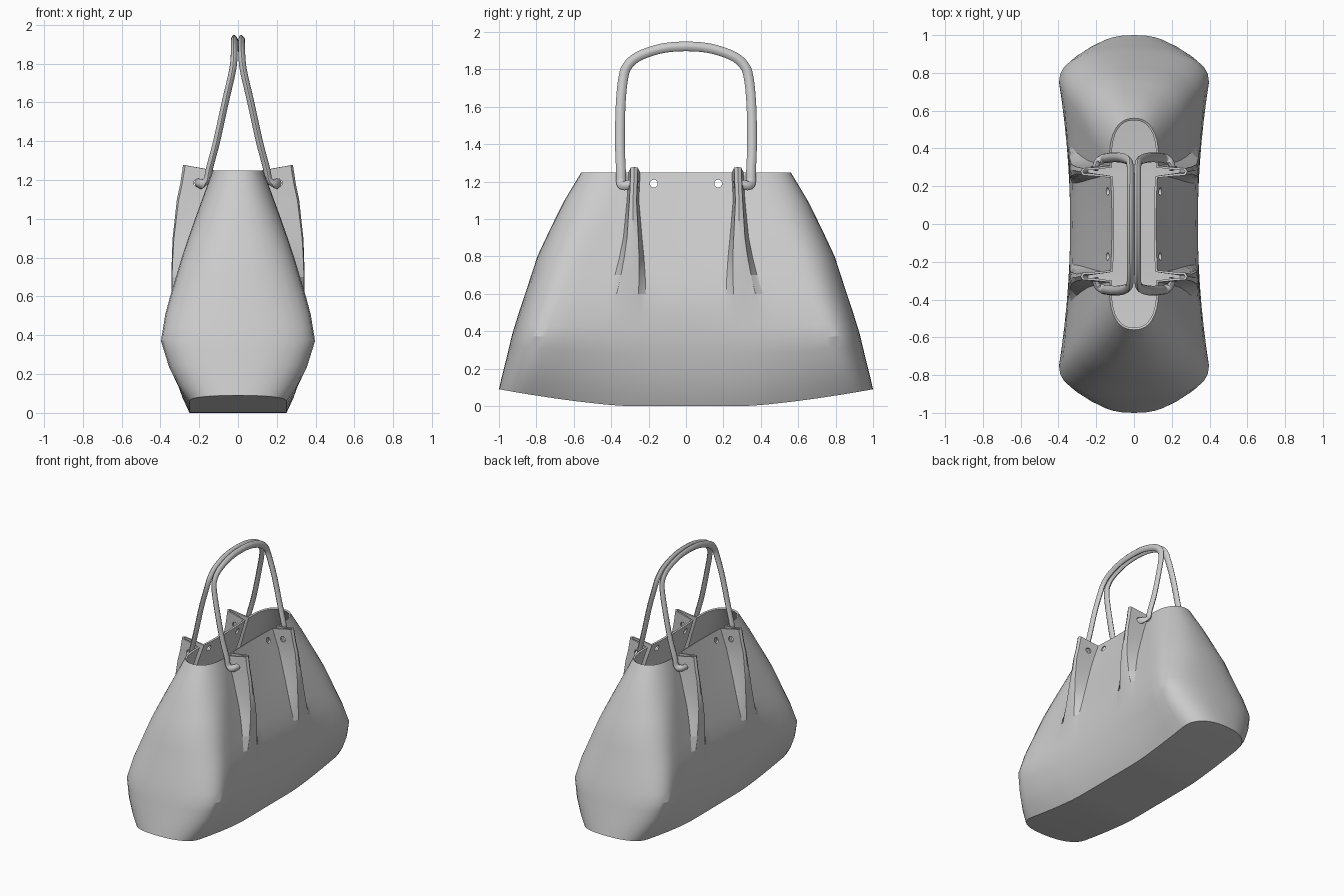
import bpy, bmesh, math
from mathutils import Vector

if "Cube" in bpy.data.objects:
    bpy.data.objects.remove(bpy.data.objects["Cube"])

# Body levels: z, half length, start of end curve, half width there, half width at middle
LEVELS = [(0, 1.0, .83, .25, .25), (.08, .985, .81, .30, .285), (.2, .96, .78, .355, .315),
          (.35, .93, .75, .397, .338), (.5, .89, .70, .375, .338), (.6, .86, .66, .35, .325),
          (.8, .795, .58, .29, .265), (.95, .725, .50, .24, .215), (1.1, .65, .42, .185, .165),
          (1.25, .56, .35, .13, .117)]
# Pleats: z, outer x, inner y, outer y
PLEATS = [(0, 0, .21, .44), (.5, .33, .21, .44), (.6, .343, .215, .41), (.75, .343, .22, .365),
          (.9, .337, .235, .335), (1.1, .315, .252, .315), (1.25, .283, .245, .308)]
FOLD = [(0, 0), (.5, .12), (.93, .2), (1, .5), (.93, .8), (.5, .88), (0, 1)]


def sample(table, z):
    for a, b in zip(table, table[1:]):
        if z <= b[0] + 1e-6:
            t = (z - a[0]) / (b[0] - a[0])
            return [p + (q - p) * t for p, q in zip(a[1:], b[1:])]
    return table[-1][1:]


def quarter(z):
    """Outline from the middle of the side to the tip of the end."""
    L, yc, we, w0 = sample(LEVELS, z)
    xo, yin, yout = sample(PLEATS, z)
    side = lambda y: w0 + (we - w0) * min(1, y / yc) ** 2
    pts = [(side(yin * t), yin * t, 0) for t in (0, .33, .67)]
    for f, t in FOLD:                                  # pinched pleat
        y = yin + (yout - yin) * t
        pts.append((side(y) + f * max(0, xo - side(y)), y, f))
    yb = max(yc, yout + .02)
    for t in (.33, .67):
        y = yout + (yb - yout) * t
        pts.append((side(y), y, 0))
    for k in range(9):                                 # rounded end
        a = math.pi / 2 * k / 8
        pts.append((we * math.cos(a) ** .85, yb + (L - yb) * math.sin(a) ** .85, 0))
    pts[-1] = (0, L, 0)
    out = []
    for x, y, f in pts:
        lift = .09 * max(0, (y - .3) / .7) ** 1.4 * max(0, 1 - z / .6)
        out.append((x, y, z + lift + (.028 * f if z > 1.2 else 0)))
    return out


def make_object(name, bm):
    bmesh.ops.recalc_face_normals(bm, faces=bm.faces)
    me = bpy.data.meshes.new(name)
    bm.to_mesh(me)
    bm.free()
    ob = bpy.data.objects.new(name, me)
    bpy.context.collection.objects.link(ob)
    return ob


def activate(ob):
    bpy.ops.object.select_all(action='DESELECT')
    ob.select_set(True)
    bpy.context.view_layer.objects.active = ob


# Bag body, open at the top
bm = bmesh.new()
rings = []
for z in (0, .08, .2, .28, .35, .42, .5, .6, .7, .8, .9, 1.0, 1.1, 1.18, 1.25):
    q = quarter(z)
    half = [(x, -y, h) for x, y, h in reversed(q)] + q[1:]
    loop = half + [(-x, y, h) for x, y, h in reversed(half[1:-1])]
    rings.append([bm.verts.new(p) for p in loop])
n = len(rings[0])
for a, b in zip(rings, rings[1:]):
    for i in range(n):
        bm.faces.new((a[i], a[(i + 1) % n], b[(i + 1) % n], b[i]))
r = rings[0]
for i in range(n // 2):                                # curved base
    strip = [r[i], r[i + 1], r[n - i - 1], r[(n - i) % n]]
    bm.faces.new(list(dict.fromkeys(strip)))
body = make_object("bag_body", bm)
activate(body)
mod = body.modifiers.new("thickness", 'SOLIDIFY')
mod.thickness, mod.offset = .013, -1
bpy.ops.object.modifier_apply(modifier=mod.name)

# Eyelet holes through the side panels and the pleats
cutters = []
for s in (-1, 1):
    for loc, rot in (((0, s * .172, 1.19), (0, math.pi / 2, 0)),
                     ((s * .207, 0, 1.185), (math.pi / 2, 0, 0))):
        bpy.ops.mesh.primitive_cylinder_add(vertices=16, radius=.021, depth=1, location=loc, rotation=rot)
        cut = bpy.context.object
        cut.name = "hole_cutter"
        cut.hide_render = True
        cutters.append(cut)
for cut in cutters:
    activate(body)
    mod = body.modifiers.new("hole", 'BOOLEAN')
    mod.operation, mod.solver, mod.object = 'DIFFERENCE', 'EXACT', cut
    bpy.ops.object.modifier_apply(modifier=mod.name)
for cut in cutters:
    bpy.data.objects.remove(cut)
activate(body)
bpy.ops.object.shade_smooth_by_angle(angle=math.radians(25))


def spline(pts, steps=5):
    pts = [Vector(p) for p in pts]
    ext = [2 * pts[0] - pts[1]] + pts + [2 * pts[-1] - pts[-2]]
    out = []
    for a, b, c, d in zip(ext, ext[1:], ext[2:], ext[3:]):
        for k in range(steps):
            t = k / steps
            out.append(.5 * (2 * b + (c - a) * t + (2 * a - 5 * b + 4 * c - d) * t * t
                             + (3 * b - a - 3 * c + d) * t ** 3))
    return out + [pts[-1]]


# Handles: ridged strap swept over an arch, ends plugged into the pleat holes
LEG = [(.207, .285, 1.185), (.19, .335, 1.18), (.16, .347, 1.2), (.147, .348, 1.26), (.11, .353, 1.4),
       (.066, .35, 1.6), (.031, .336, 1.75), (.021, .312, 1.82), (.019, .25, 1.872), (.019, .13, 1.912)]
for s, name in ((1, "handle_right"), (-1, "handle_left")):
    ctrl = LEG + [(.019, 0, 1.923)] + [(x, -y, z) for x, y, z in reversed(LEG)]
    path = spline([(s * x, y, z) for x, y, z in ctrl])
    bm = bmesh.new()
    rows = []
    for i, p in enumerate(path):
        t = (path[min(i + 1, len(path) - 1)] - path[max(i - 1, 0)]).normalized()
        u = Vector((1, 0, .15))
        u = (u - u.dot(t) * t).normalized()
        v = t.cross(u)
        row = []
        for k in range(16):
            a = math.tau * k / 16
            g = 1 - .13 * (1 + math.cos(4 * a + math.pi)) / 2
            row.append(bm.verts.new(p + u * .018 * g * math.cos(a) + v * .026 * g * math.sin(a)))
        rows.append(row)
    for a, b in zip(rows, rows[1:]):
        for k in range(16):
            bm.faces.new((a[k], a[(k + 1) % 16], b[(k + 1) % 16], b[k]))
    bm.faces.new(rows[0])
    bm.faces.new(rows[-1])
    activate(make_object(name, bm))
    bpy.ops.object.shade_smooth_by_angle(angle=math.radians(30))
